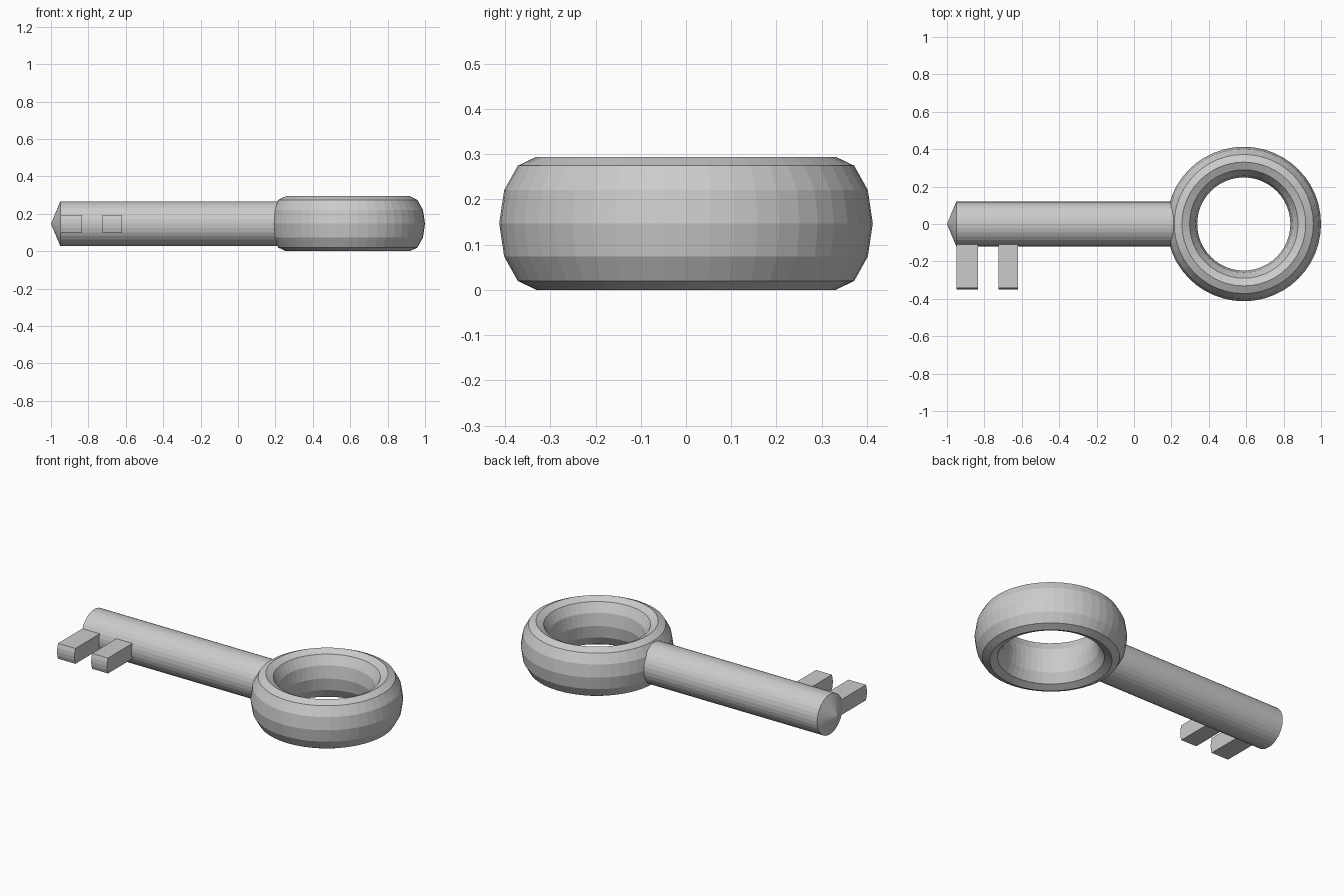
import bpy, bmesh
from math import cos, sin, pi

if "Cube" in bpy.data.objects:
    bpy.data.objects.remove(bpy.data.objects["Cube"])

MID = 0.147          # height of the key's centre plane
SIDES = 32
RADIUS = 0.12

# Bow: a ring with a 12-sided section, stretched in height
bpy.ops.mesh.primitive_torus_add(major_segments=48, minor_segments=12,
                                 major_radius=0.331, minor_radius=0.082,
                                 location=(0.587, 0, MID))
bow = bpy.context.object
bow.name = "bow_ring"
bow.scale.z = MID / 0.082

# Shaft: rings along x, with a shallow conical tip
bm = bmesh.new()
stations = [-0.95, -0.835, -0.725, -0.62, 0.25]


def ring(x):
    # Index 0 points to -y, where the teeth grow
    return [bm.verts.new((x, -RADIUS * cos(2 * pi * i / SIDES),
                          MID + RADIUS * sin(2 * pi * i / SIDES)))
            for i in range(SIDES)]


rings = [ring(x) for x in stations]
tip = bm.verts.new((-1.0, 0, MID))
teeth = {0: [], 2: []}
for s, (a, b) in enumerate(zip(rings, rings[1:])):
    for i in range(SIDES):
        j = (i + 1) % SIDES
        face = bm.faces.new((a[i], a[j], b[j], b[i]))
        if s in teeth and i in (SIDES - 2, SIDES - 1, 0, 1):
            teeth[s].append(face)
for i in range(SIDES):
    bm.faces.new((tip, rings[0][(i + 1) % SIDES], rings[0][i]))
bm.faces.new(rings[-1])
bmesh.ops.recalc_face_normals(bm, faces=bm.faces[:])

# Teeth: shaft faces pulled out to the front, keeping their curved ends
for faces in teeth.values():
    out = bmesh.ops.extrude_face_region(bm, geom=faces)
    verts = [v for v in out["geom"] if isinstance(v, bmesh.types.BMVert)]
    bmesh.ops.translate(bm, vec=(0, -0.23, 0), verts=verts)
    bmesh.ops.delete(bm, geom=[f for f in faces if f.is_valid], context='FACES')
bmesh.ops.recalc_face_normals(bm, faces=bm.faces[:])

mesh = bpy.data.meshes.new("shaft_with_teeth")
bm.to_mesh(mesh)
bm.free()
bpy.context.collection.objects.link(bpy.data.objects.new("shaft_with_teeth", mesh))
